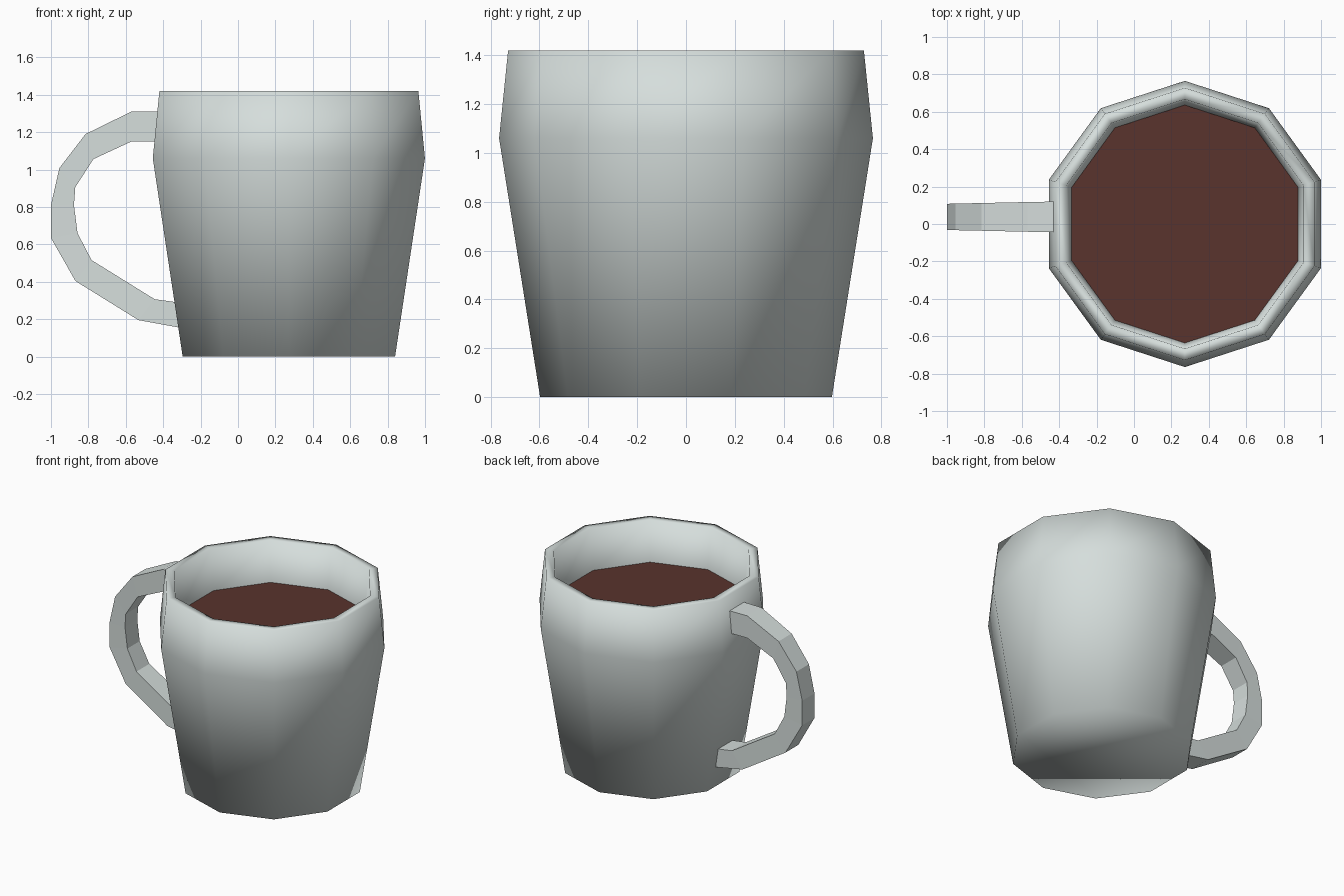
import bpy, bmesh, math

if "Cube" in bpy.data.objects:
    bpy.data.objects.remove(bpy.data.objects["Cube"])


def material(name, rgb):
    m = bpy.data.materials.new(name)
    m.diffuse_color = (*rgb, 1)
    m.use_nodes = True
    m.node_tree.nodes["Principled BSDF"].inputs["Base Color"].default_value = m.diffuse_color
    return m


def finish(bm, name, mat, smooth):
    bmesh.ops.recalc_face_normals(bm, faces=bm.faces)
    me = bpy.data.meshes.new(name)
    for f in bm.faces:
        f.smooth = smooth
    bm.to_mesh(me)
    bm.free()
    me.materials.append(mat)
    ob = bpy.data.objects.new(name, me)
    bpy.context.collection.objects.link(ob)
    return ob


SIDES, CX = 10, 0.272


def ring(bm, r, z):
    angles = [math.pi / 2 + math.tau * k / SIDES for k in range(SIDES)]
    return [bm.verts.new((CX + r * math.cos(a), r * math.sin(a), z)) for a in angles]


def bridge(bm, a, b):
    n = len(a)
    for k in range(n):
        bm.faces.new((a[k], a[(k + 1) % n], b[(k + 1) % n], b[k]))


ceramic = material("pale ceramic", (0.67, 0.73, 0.715))
coffee = material("dark coffee", (0.10, 0.033, 0.026))

# Mug body: outer wall, rim, inner wall and inner floor
bm = bmesh.new()
profile = [(0.597, 0), (0.765, 1.06), (0.728, 1.42), (0.667, 1.42), (0.635, 1.11), (0.53, 0.08)]
rings = [ring(bm, r, z) for r, z in profile]
for a, b in zip(rings, rings[1:]):
    bridge(bm, a, b)
bm.faces.new(rings[0])
bm.faces.new(rings[-1])
finish(bm, "mug_body", ceramic, True)

# Drink surface
bm = bmesh.new()
face = bm.faces.new(ring(bm, 0.636, 1.13))
ob = finish(bm, "drink_surface", coffee, False)
if ob.data.polygons[0].normal.z < 0:
    ob.data.flip_normals()

# Handle: faceted band between an outer and an inner side profile
outer = [(-0.42, 1.31), (-0.57, 1.31), (-0.815, 1.19), (-0.955, 1.008), (-1.0, 0.81),
         (-1.0, 0.634), (-0.869, 0.404), (-0.532, 0.195), (-0.295, 0.152)]
inner = [(-0.42, 1.15), (-0.57, 1.15), (-0.773, 1.056), (-0.87, 0.906), (-0.877, 0.81),
         (-0.858, 0.66), (-0.783, 0.516), (-0.446, 0.307), (-0.31, 0.288)]
bm = bmesh.new()
sections = []
for o, i in zip(outer, inner):
    w = 0.07 + 0.012 * min(1, (o[0] + 1) / 0.55)
    sections.append([bm.verts.new((p[0], 0.038 + s * w, p[1]))
                     for p, s in ((o, -1), (o, 1), (i, 1), (i, -1))])
for a, b in zip(sections, sections[1:]):
    bridge(bm, a, b)
bm.faces.new(sections[0])
bm.faces.new(sections[-1])
finish(bm, "handle", ceramic, False)
